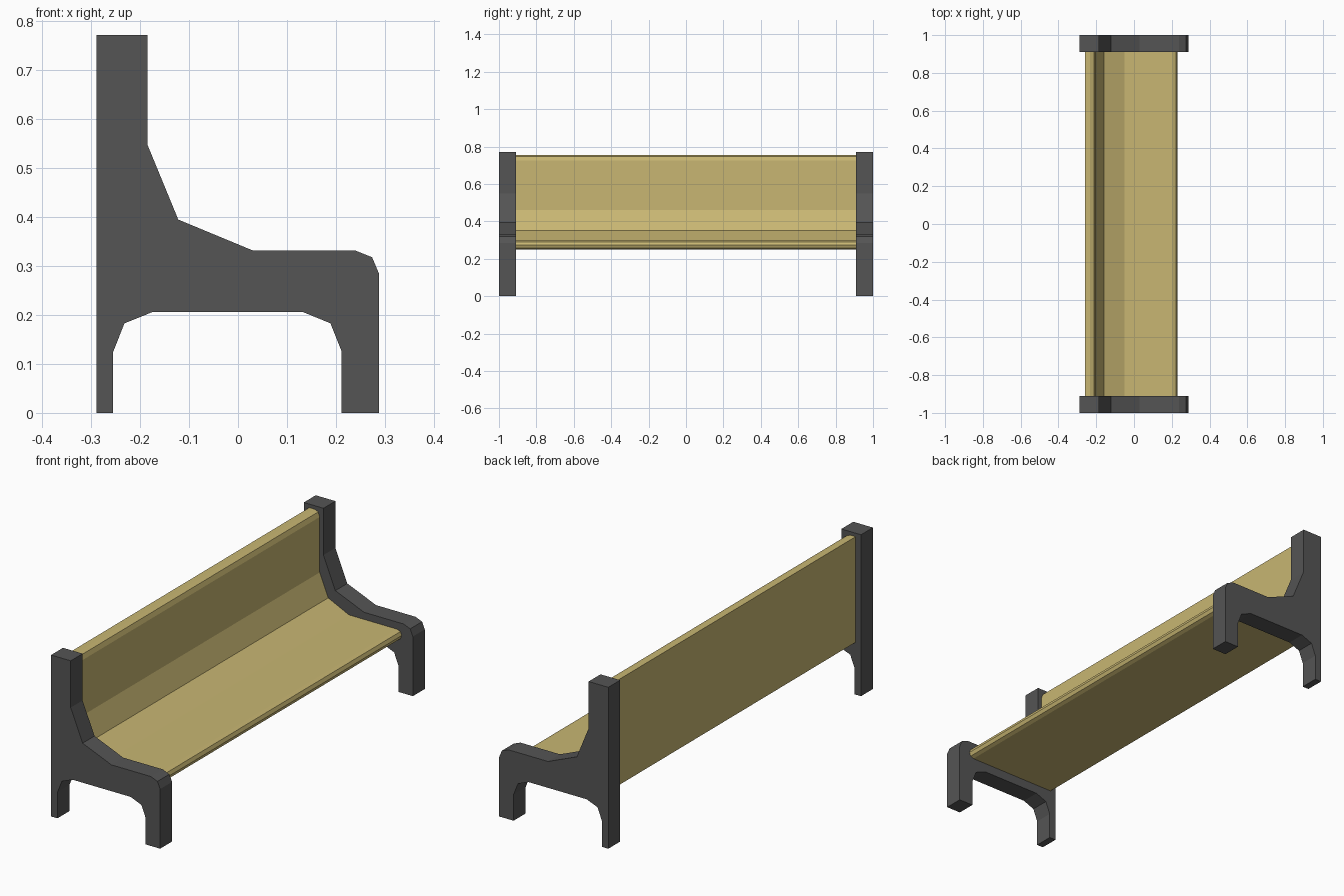
import bpy, bmesh

if "Cube" in bpy.data.objects:
    bpy.data.objects.remove(bpy.data.objects["Cube"])


def material(name, rgb):
    m = bpy.data.materials.new(name)
    m.diffuse_color = (*rgb, 1)
    m.use_nodes = True
    m.node_tree.nodes["Principled BSDF"].inputs["Base Color"].default_value = m.diffuse_color
    return m


def extrude_profile(name, profile, y0, y1, mat):
    """Extrude an (x, z) outline along y into a closed solid."""
    bm = bmesh.new()
    face = bm.faces.new([bm.verts.new((x, y0, z)) for x, z in profile])
    side = bmesh.ops.extrude_face_region(bm, geom=[face])
    verts = [v for v in side["geom"] if isinstance(v, bmesh.types.BMVert)]
    bmesh.ops.translate(bm, verts=verts, vec=(0, y1 - y0, 0))
    bmesh.ops.recalc_face_normals(bm, faces=bm.faces)
    mesh = bpy.data.meshes.new(name)
    bm.to_mesh(mesh)
    bm.free()
    mesh.materials.append(mat)
    obj = bpy.data.objects.new(name, mesh)
    bpy.context.collection.objects.link(obj)
    return obj


iron = material("dark_iron", (0.09, 0.09, 0.09))
wood = material("pale_wood", (0.58, 0.47, 0.17))

# End frames: legs, arched underside, stepped back post
frame = [
    (-0.289, 0), (-0.255, 0), (-0.255, 0.125), (-0.232, 0.183), (-0.175, 0.206),
    (0.133, 0.206), (0.189, 0.183), (0.212, 0.125), (0.212, 0), (0.288, 0),
    (0.288, 0.285), (0.274, 0.318), (0.239, 0.332), (0.03, 0.332),
    (-0.122, 0.395), (-0.185, 0.548), (-0.185, 0.772), (-0.289, 0.772),
]
for name, y0, y1 in (("front_end_frame", -1, -0.91), ("rear_end_frame", 0.91, 1)):
    extrude_profile(name, frame, y0, y1, iron)

# Seat and backrest: one continuous section with rounded lips
seat = [
    (-0.26, 0.25), (0.205, 0.25), (0.222, 0.257), (0.229, 0.274), (0.222, 0.291),
    (0.205, 0.298), (-0.05, 0.298), (-0.16, 0.35), (-0.205, 0.46),
    (-0.205, 0.725), (-0.213, 0.747), (-0.232, 0.755), (-0.26, 0.755),
]
extrude_profile("seat_and_backrest", seat, -0.91, 0.91, wood)
